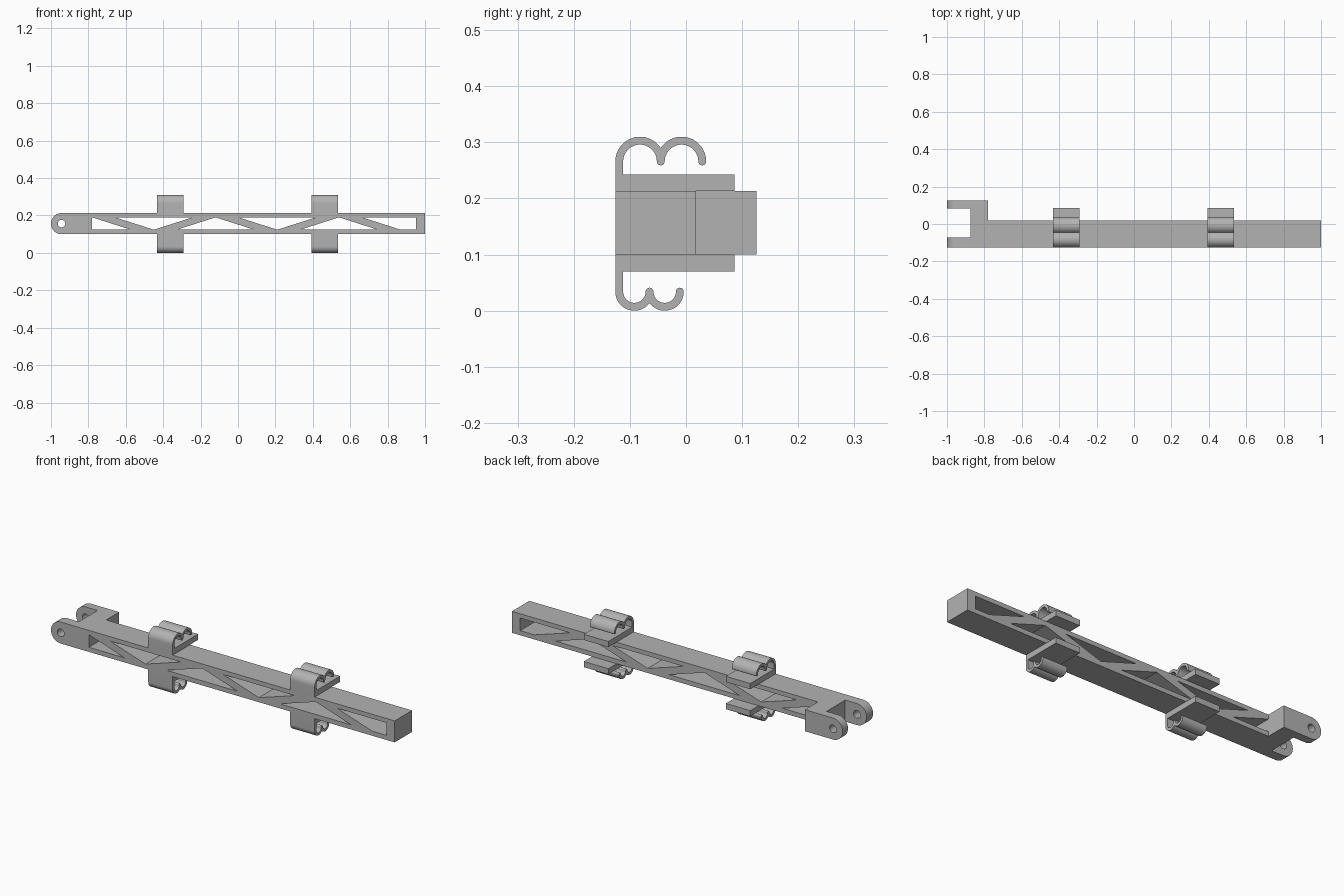
import bpy
import bmesh
from math import sin, cos, pi, acos

cube = bpy.data.objects.get("Cube")
if cube:
    bpy.data.objects.remove(cube, do_unlink=True)

grey = bpy.data.materials.new("plain grey")
grey.use_nodes = True
GREY = (0.45, 0.45, 0.45, 1)
grey.diffuse_color = GREY
grey.node_tree.nodes["Principled BSDF"].inputs["Base Color"].default_value = GREY


def arc(cx, cz, r, start, end, n=24, flip=1):
    """Points on an arc, flip = -1 mirrors it top to bottom."""
    angles = [start + (end - start) * i / n for i in range(n + 1)]
    return [(cx + r * cos(a), cz + flip * r * sin(a)) for a in angles]


def box(x0, x1, z0, z1):
    return [(x0, z0), (x1, z0), (x1, z1), (x0, z1)]


def prism(name, outlines, lo, hi, along="Y"):
    """Extrude a filled profile; inner outlines become holes."""
    curve = bpy.data.curves.new(name, "CURVE")
    curve.dimensions = "2D"
    curve.fill_mode = "BOTH"
    curve.extrude = (hi - lo) / 2
    for pts in outlines:
        spline = curve.splines.new("POLY")
        spline.points.add(len(pts) - 1)
        for point, (u, v) in zip(spline.points, pts):
            point.co = (u, v, 0, 1)
        spline.use_cyclic_u = True
    helper = bpy.data.objects.new(name + " profile", curve)
    bpy.context.collection.objects.link(helper)
    graph = bpy.context.evaluated_depsgraph_get()
    mesh = bpy.data.meshes.new_from_object(helper.evaluated_get(graph))
    bpy.data.objects.remove(helper, do_unlink=True)

    # weld caps to sides and turn the profile into place
    mid = (lo + hi) / 2
    bm = bmesh.new()
    bm.from_mesh(mesh)
    bmesh.ops.remove_doubles(bm, verts=bm.verts, dist=0.00005)
    for v in bm.verts:
        x, y, z = v.co
        v.co = (x, mid - z, y) if along == "Y" else (mid + z, x, y)
    bmesh.ops.recalc_face_normals(bm, faces=bm.faces)
    bm.to_mesh(mesh)
    bm.free()

    mesh.materials.clear()
    mesh.materials.append(grey)
    obj = bpy.data.objects.new(name, mesh)
    bpy.context.collection.objects.link(obj)
    bpy.ops.object.select_all(action="DESELECT")
    obj.select_set(True)
    bpy.context.view_layer.objects.active = obj
    bpy.ops.object.shade_smooth_by_angle(angle=0.6)
    return obj


# Main dimensions
BOTTOM, TOP = 0.1, 0.213
FRONT, BACK, FORK_BACK = -0.126, 0.018, 0.126
SLOT_END, FORK_END = -0.875, -0.78
MID_Z, END_R = (BOTTOM + TOP) / 2, (TOP - BOTTOM) / 2

# Beam with triangular truss windows, alternately pointing down and up
LOW, HIGH, HALF, PITCH = 0.124, 0.19, 0.207, 0.33
windows = [[(FORK_END, LOW), (FORK_END, HIGH), (FORK_END + HALF, LOW)]]
for i in range(1, 5):
    x = FORK_END + i * PITCH
    base, tip = (HIGH, LOW) if i % 2 else (LOW, HIGH)
    windows.append([(x - HALF, base), (x + HALF, base), (x, tip)])
x = FORK_END + 5 * PITCH
windows.append([(x - HALF, HIGH), (x, LOW), (0.952, LOW), (0.952, HIGH)])
prism("beam", [box(SLOT_END, 1, BOTTOM, TOP)] + windows, FRONT, BACK)


# Fork with round, drilled ends
def fork_arm(name, x_end, lo, hi):
    cx = -1 + END_R
    outline = arc(cx, MID_Z, END_R, pi / 2, 3 * pi / 2)
    outline += [(x_end, BOTTOM), (x_end, TOP)]
    hole = arc(cx, MID_Z, 0.02, 0, 2 * pi)[:-1]
    prism(name, [outline, hole], lo, hi)


fork_arm("front_fork_arm", SLOT_END, FRONT, -0.073)
fork_arm("back_fork_arm", FORK_END, 0.082, FORK_BACK)
prism("fork_bridge", [box(SLOT_END, FORK_END, BOTTOM, TOP)], BACK, 0.082)


# Clips: a shelf on the beam with a double hook curling over it
def clip(name, x, shelf_in, shelf_out, cz, r, flip):
    t = 0.007
    c1 = FRONT + t + r
    c2 = c1 + 2 * r
    meet = acos(r / (r + t))
    pts = arc(c1, cz, r + t, pi, meet, flip=flip)
    pts += arc(c2, cz, r + t, pi - meet, 0, flip=flip)[1:]
    for c in (c2, c1):
        pts += arc(c + r, cz, t, 0, -pi, 10, flip)[1:-1]
        pts += arc(c, cz, r - t, 0, pi, flip=flip)
    pts += [(FRONT + 2 * t, shelf_out), (0.086, shelf_out),
            (0.086, shelf_in), (FRONT, shelf_in)]
    prism(name, [pts], x - 0.071, x + 0.071, along="X")


for side, x in (("right", -0.363), ("left", 0.463)):
    clip(side + "_upper_clip", x, TOP, 0.243, 0.266, 0.037, 1)
    clip(side + "_lower_clip", x, BOTTOM, 0.07, 0.034, 0.027, -1)
